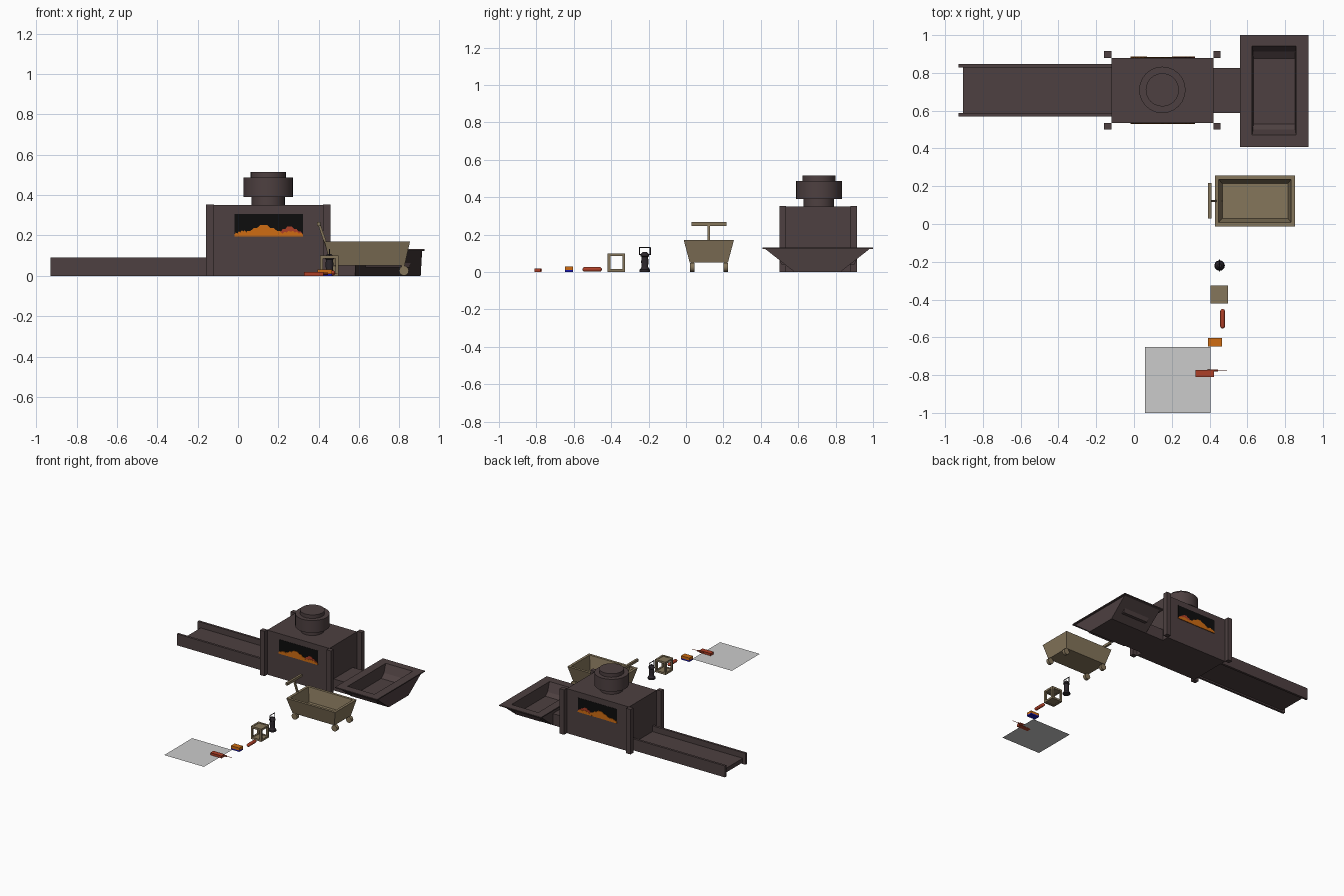
import bpy, bmesh, math
from mathutils import Vector

if "Cube" in bpy.data.objects:
    bpy.data.objects.remove(bpy.data.objects["Cube"])


def mat(name, r, g, b):
    m = bpy.data.materials.new(name)
    m.diffuse_color = (r, g, b, 1)
    m.use_nodes = True
    m.node_tree.nodes["Principled BSDF"].inputs["Base Color"].default_value = m.diffuse_color
    return m


IRON = mat("dark iron", 0.075, 0.051, 0.052)
TAN = mat("weathered tan", 0.235, 0.18, 0.105)
BLACK = mat("black", 0.004, 0.004, 0.004)
ORANGE = mat("orange", 0.62, 0.15, 0.006)
RED = mat("red", 0.42, 0.05, 0.02)
GREY = mat("light grey", 0.6, 0.6, 0.6)
DARK = mat("lantern charcoal", 0.025, 0.02, 0.025)
BLUE = mat("blue", 0.01, 0.01, 0.45)


def finish(name, bm, m, smooth=False):
    bmesh.ops.recalc_face_normals(bm, faces=bm.faces)
    me = bpy.data.meshes.new(name)
    bm.to_mesh(me)
    bm.free()
    me.materials.append(m)
    o = bpy.data.objects.new(name, me)
    bpy.context.collection.objects.link(o)
    if smooth:
        bpy.context.view_layer.objects.active = o
        o.select_set(True)
        bpy.ops.object.shade_smooth_by_angle(angle=math.radians(35))
        o.select_set(False)
    return o


def loft(name, rings, m, cap=True, smooth=False):
    """Skin a list of point rings; cap the first and last."""
    bm = bmesh.new()
    rows = [[bm.verts.new(p) for p in r] for r in rings]
    for a, b in zip(rows, rows[1:]):
        n = len(a)
        for i in range(n):
            bm.faces.new((a[i], a[(i + 1) % n], b[(i + 1) % n], b[i]))
    if cap:
        bm.faces.new(rows[0])
        bm.faces.new(rows[-1])
    return finish(name, bm, m, smooth)


def rect(x0, x1, y0, y1, z):
    return [(x0, y0, z), (x1, y0, z), (x1, y1, z), (x0, y1, z)]


def box(name, x0, x1, y0, y1, z0, z1, m):
    return loft(name, [rect(x0, x1, y0, y1, z0), rect(x0, x1, y0, y1, z1)], m)


def lathe(name, c, prof, m, n=24, axis="z"):
    """Revolve (radius, height) pairs around an axis through c."""
    rings = []
    for r, h in prof:
        ring = []
        for i in range(n):
            a = 2 * math.pi * i / n
            u, v = r * math.cos(a), r * math.sin(a)
            d = (u, v, h) if axis == "z" else (u, h, v)
            ring.append(Vector(c) + Vector(d))
        rings.append(ring)
    return loft(name, rings, m, smooth=True)


def rod(name, a, b, r, m, n=8):
    a, b = Vector(a), Vector(b)
    q = (b - a).to_track_quat("Z", "Y")
    circ = [q @ Vector((r * math.cos(2 * math.pi * (i + .5) / n),
                        r * math.sin(2 * math.pi * (i + .5) / n), 0)) for i in range(n)]
    return loft(name, [[p + c for c in circ] for p in (a, b)], m, smooth=n > 4)


# Furnace body, corner posts and chimney
box("furnace_body", -0.12, 0.42, 0.535, 0.88, 0, 0.35, IRON)
for x in (-0.158, 0.42):
    for y in (0.50, 0.88):
        box("corner_post", x, x + 0.038, y, y + 0.035, 0, 0.353, IRON)
lathe("chimney", (0.15, 0.71, 0),
      [(0.082, 0.34), (0.082, 0.39), (0.123, 0.39), (0.123, 0.487), (0.088, 0.487), (0.088, 0.515)], IRON)


# Fire windows on front and back, with flame plates
def flame(name, x0, x1, top, y, d, m):
    n = 12
    base = 0.195
    pts = [(x0, base)]
    for i in range(n + 1):
        t = i / n
        h = max(0, 1 - abs(2 * t - 1)) ** 0.8 * (top - 0.205)
        pts.append((x0 + (x1 - x0) * t, 0.205 + h + (0.005 if i % 2 else -0.002)))
    pts.append((x1, base))
    loft(name, [[(x, yy, z) for x, z in pts] for yy in (y, y + d)], m)


for y, s in ((0.535, -1), (0.88, 1)):
    a, b = sorted((y, y + s * 0.002))
    box("fire_window", -0.018, 0.322, a, b, 0.195, 0.305, BLACK)
    flame("red_flame", 0.19, 0.322, 0.245, y, s * 0.004, RED)
    flame("orange_flame", 0.03, 0.225, 0.253, y, s * 0.005, ORANGE)
    flame("low_orange_flame", -0.018, 0.07, 0.222, y, s * 0.006, ORANGE)
    flame("side_orange_flame", 0.2, 0.322, 0.22, y, s * 0.006, ORANGE)

# Casting channel on the left
box("channel_floor", -0.905, -0.12, 0.588, 0.828, 0.012, 0.045, IRON)
for y in (0.57, 0.828):
    box("channel_rail", -0.93, -0.12, y, y + 0.018, 0, 0.09, IRON)

# Outlet and collecting tub on the right
box("outlet", 0.42, 0.60, 0.588, 0.826, 0, 0.09, IRON)
loft("collecting_tub", [
    rect(0.58, 0.905, 0.58, 0.826, 0), rect(0.58, 0.912, 0.425, 0.98, 0.122),
    rect(0.56, 0.925, 0.408, 1.0, 0.124), rect(0.56, 0.925, 0.408, 1.0, 0.132),
    rect(0.625, 0.858, 0.47, 0.943, 0.132), rect(0.632, 0.852, 0.51, 0.90, 0.04)], IRON)

# Cart with wheels and pull handle
loft("cart_tray", [
    rect(0.46, 0.825, 0.02, 0.224, 0.05), rect(0.428, 0.852, -0.012, 0.256, 0.17),
    rect(0.448, 0.832, 0.008, 0.236, 0.17), rect(0.468, 0.815, 0.03, 0.214, 0.065)], TAN)
for x in (0.475, 0.822):
    for y in (0.022, 0.20):
        lathe("cart_wheel", (x, y, 0.025), [(0.024, 0), (0.024, 0.024)], TAN, 16, "y")
        box("wheel_bracket", x - 0.012, x + 0.003, y + 0.004, y + 0.02, 0.03, 0.06, TAN)
rod("handle_stem", (0.462, 0.122, 0.08), (0.402, 0.122, 0.255), 0.009, TAN, 4)
box("handle_bar", 0.392, 0.409, 0.03, 0.216, 0.247, 0.266, TAN)

# Lantern with wire bail
lathe("lantern", (0.453, -0.22, 0),
      [(0.028, 0), (0.028, 0.012), (0.02, 0.022), (0.017, 0.03), (0.02, 0.055), (0.017, 0.08),
       (0.024, 0.085), (0.02, 0.098), (0.01, 0.108)], DARK, 12)
for y in (-0.249, -0.191):
    rod("bail_side", (0.453, y, 0.092), (0.453, y, 0.13), 0.003, DARK, 6)
    rod("bail_foot", (0.453, y, 0.093), (0.453, -0.22, 0.093), 0.003, DARK, 6)
rod("bail_top", (0.453, -0.251, 0.13), (0.453, -0.189, 0.13), 0.003, DARK, 6)

# Open frame crate
t = 0.015
cx, cy = (0.405, 0.497 - t), (-0.42, -0.325 - t)
for x in cx:
    for y in cy:
        box("crate_post", x, x + t, y, y + t, 0, 0.1, TAN)
for z in (0, 0.1 - t):
    for x in cx:
        box("crate_side_bar", x, x + t, cy[0] + t, cy[1], z, z + t, TAN)
    for y in cy:
        box("crate_front_bar", cx[0] + t, cx[1], y, y + t, z, z + t, TAN)
    box("crate_panel", cx[0] + t, cx[1], cy[0] + t, cy[1], z + 0.003, z + t - 0.003, TAN)

# Red capsule lying on the ground
cap = [(0.012 * math.sin(a * math.pi / 10) + 0.0005, 0.012 * (1 - math.cos(a * math.pi / 10))) for a in range(6)]
lathe("red_capsule", (0.469, -0.553, 0.014), cap + [(r, 0.103 - h) for r, h in reversed(cap)], RED, 16, "y")

# Small orange box with blue base
box("box_base", 0.393, 0.465, -0.648, -0.603, 0, 0.011, BLUE)
box("orange_box", 0.393, 0.465, -0.648, -0.603, 0.011, 0.03, ORANGE)

# Handheld device with knob and aerial
box("device", 0.326, 0.424, -0.81, -0.772, 0, 0.019, RED)
rod("device_knob", (0.39, -0.776, 0.01), (0.445, -0.776, 0.01), 0.006, RED)
rod("device_aerial", (0.44, -0.776, 0.01), (0.492, -0.776, 0.01), 0.002, RED, 6)

# Ground sheet
bm = bmesh.new()
bm.faces.new([bm.verts.new(p) for p in rect(0.058, 0.404, -1.0, -0.652, 0.001)])
finish("ground_sheet", bm, GREY)
